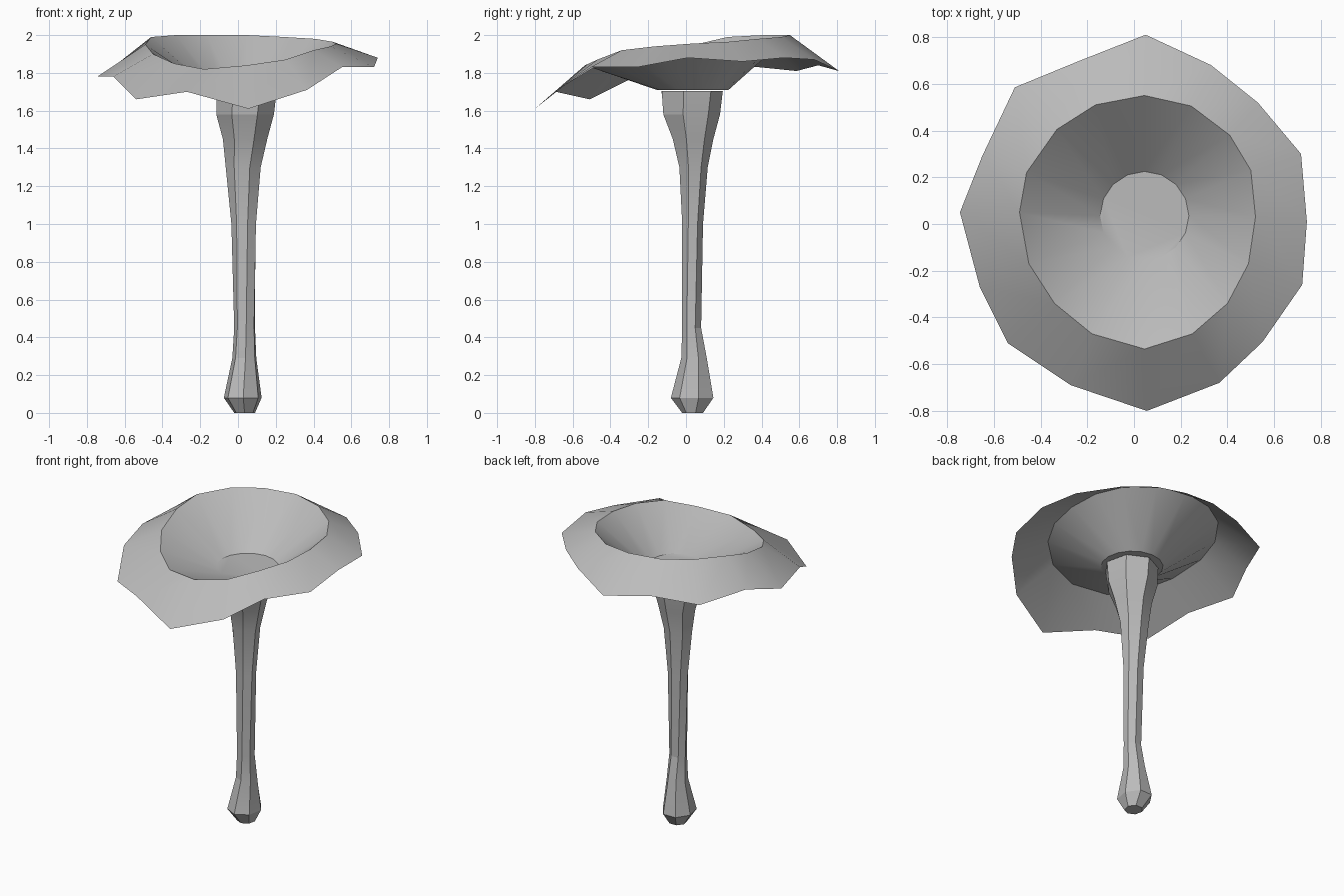
import bpy, math

cube = bpy.data.objects.get("Cube")
if cube:
    bpy.data.objects.remove(cube, do_unlink=True)

grey = bpy.data.materials.new("soft grey")
grey.use_nodes = True
colour = (0.5, 0.5, 0.5, 1)
grey.diffuse_color = colour
grey.node_tree.nodes["Principled BSDF"].inputs["Base Color"].default_value = colour


def loft(name, rings, smooth_angle, cap_start, cap_end):
    """Join equal-sized rings of points with quads and close the chosen ends."""
    n = len(rings[0])
    verts = [p for ring in rings for p in ring]
    faces = [(r * n + i, r * n + (i + 1) % n, (r + 1) * n + (i + 1) % n, (r + 1) * n + i)
             for r in range(len(rings) - 1) for i in range(n)]
    for wanted, first, turn in ((cap_start, 0, -1), (cap_end, len(verts) - n, 1)):
        if wanted:
            faces.append(tuple(range(first, first + n))[::turn])
    mesh = bpy.data.meshes.new(name)
    mesh.from_pydata(verts, [], faces)
    mesh.materials.append(grey)
    obj = bpy.data.objects.new(name, mesh)
    bpy.context.collection.objects.link(obj)
    bpy.ops.object.select_all(action='DESELECT')
    obj.select_set(True)
    bpy.context.view_layer.objects.active = obj
    bpy.ops.object.shade_smooth_by_angle(angle=math.radians(smooth_angle))
    return obj


# Cap: wavy drooping rim, raised ridge and funnel floor, anticlockwise from +x
rim = [(.74, .01, 1.88), (.715, .3, 1.86), (.53, .52, 1.88), (.33, .68, 1.87),
       (.05, .81, 1.81), (-.23, .7, 1.84), (-.51, .585, 1.81), (-.65, .29, 1.84),
       (-.745, .05, 1.78), (-.66, -.27, 1.78), (-.54, -.51, 1.66), (-.27, -.69, 1.7),
       (.055, -.8, 1.61), (.365, -.68, 1.71), (.55, -.505, 1.83), (.72, -.26, 1.83)]
ridge = [(.52, .03, 1.955), (.5, .23, 1.965), (.41, .38, 1.98), (.245, .505, 1.99),
         (.045, .55, 2), (-.165, .51, 2), (-.33, .405, 2), (-.46, .22, 1.99),
         (-.49, .05, 1.95), (-.45, -.17, 1.9), (-.34, -.34, 1.85), (-.18, -.47, 1.82),
         (.045, -.535, 1.84), (.25, -.47, 1.87), (.4, -.34, 1.92), (.49, -.17, 1.94)]
floor = [(.045 + .19 * math.cos(i * math.tau / 16),
          .035 + .19 * math.sin(i * math.tau / 16), 1.71) for i in range(16)]
loft("funnel_cap", [rim, ridge, floor], 30, False, True)


# Stem: faceted, slightly twisted rings fitted to their width and depth
def stem_ring(z, x0, x1, y0, y1, sides=7):
    angles = [(i + .25 + z * .3) * math.tau / sides for i in range(sides)]

    def fit(values, low, high):
        a, b = min(values), max(values)
        return [low + (v - a) / (b - a) * (high - low) for v in values]

    xs = fit([math.cos(a) for a in angles], x0, x1)
    ys = fit([math.sin(a) for a in angles], y0, y1)
    return [(x, y, z) for x, y in zip(xs, ys)]


stem_profile = [(0, -.02, .09, -.02, .09), (.08, -.075, .125, -.08, .145),
                (.29, -.03, .097, -.025, .11), (.45, -.02, .09, -.02, .08),
                (1, -.035, .095, -.02, .09), (1.3, -.065, .12, -.035, .115),
                (1.45, -.08, .155, -.07, .145), (1.58, -.115, .19, -.12, .18),
                (1.705, -.115, .205, -.13, .195)]
loft("stem", [stem_ring(*row) for row in stem_profile], 12, True, True)
